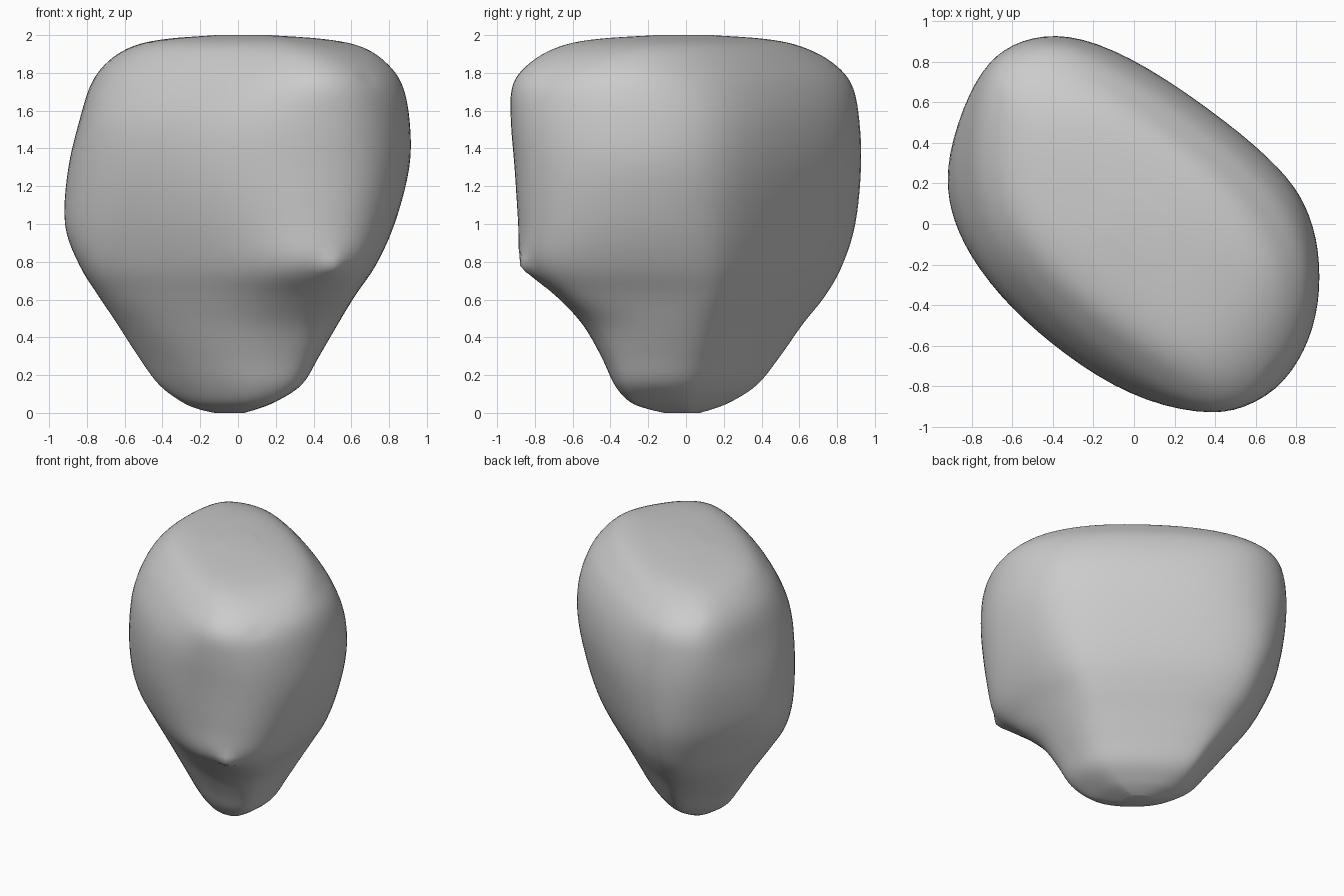
import bpy, bmesh, math
from mathutils import Vector

if "Cube" in bpy.data.objects:
    bpy.data.objects.remove(bpy.data.objects["Cube"])

# Facet directions of a section, in degrees; the broad sides have two facets
ANGLES = (0, 35, 55, 90, 145, 180, 215, 235, 270, 325)
NORMALS = [Vector((math.cos(math.radians(a)), math.sin(math.radians(a))))
           for a in ANGLES]

# Height, then reach to: right, left, front, back,
# broad front side, broad back side, front-left end, back-right end
LEVELS = [
    (0, .12, .03, .11, .07, .09, .03, .08, .13),
    (.02, .21, .1, .2, .14, .17, .08, .18, .23),
    (.06, .3, .2, .3, .24, .24, .15, .31, .33),
    (.15, .42, .34, .38, .38, .31, .26, .44, .43),
    (.3, .53, .43, .45, .5, .4, .35, .53, .55),
    (.47, .64, .53, .55, .62, .51, .45, .64, .7),
    (.62, .74, .62, .69, .74, .61, .54, .8, .82),
    (.78, .84, .73, .87, .83, .7, .62, .95, .9),
    (1, .92, .83, .89, .9, .745, .69, 1.01, .99),
    (1.3, .9, .91, .91, .93, .75, .75, 1.05, 1.04),
    (1.55, .84, .91, .93, .92, .72, .74, 1.05, 1.04),
    (1.74, .78, .87, .92, .88, .64, .67, 1.01, 1),
    (1.86, .69, .78, .82, .77, .55, .57, .9, .9),
    (1.94, .56, .65, .67, .61, .45, .47, .73, .72),
    (1.98, .38, .45, .47, .42, .31, .33, .5, .48),
    (2, .1, .15, .14, .12, .1, .12, .18, .13)]

# Small surface blemishes: position, push along the outward direction, radius
BLEMISHES = [((.49, -.84, .77), .04, .06), ((.69, -.73, 1.77), -.02, .03),
             ((-.61, .74, 1.86), -.02, .03)]


def spline(points, steps):
    """Smooth open curve through points of any dimension."""
    last = len(points) - 1
    result = []
    for i in range(last):
        quad = [points[min(max(k, 0), last)] for k in range(i - 1, i + 3)]
        for s in range(steps):
            t = s / steps
            result.append([
                b + t / 2 * (c - a + t * (2 * a - 5 * b + 4 * c - d
                                          + t * (3 * (b - c) + d - a)))
                for a, b, c, d in zip(*quad)])
    result.append(points[last])
    return result


def corner(n1, h1, n2, h2):
    """Point where two facet lines meet."""
    det = n1.x * n2.y - n1.y * n2.x
    return Vector((h1 * n2.y - h2 * n1.y, h2 * n1.x - h1 * n2.x)) / det


def section(level, steps=8):
    """Rounded polygon that touches the middle of every facet."""
    z, right, left, front, back, broad_f, broad_b, end_f, end_b = level
    # The broad front side is flatter at mid height
    flat = .98 - .11 * math.exp(-((z - .7) / .45) ** 2)
    reach = [left, broad_b, broad_b * .9, back, end_b,
             right, broad_f, broad_f * flat, front, end_f]
    n = len(reach)
    corners = [corner(NORMALS[i - 1], reach[i - 1], NORMALS[i], reach[i])
               for i in range(n)]
    ring = []
    for i in range(n):
        start = (corners[i - 1] + corners[i]) / 2
        end = (corners[i] + corners[(i + 1) % n]) / 2
        for s in range(steps):
            t = s / steps
            p = start * (1 - t) ** 2 + corners[i] * 2 * t * (1 - t) + end * t * t
            ring.append((p.x, p.y, z))
    return ring


# Boulder body: stacked sections joined by quads
bm = bmesh.new()
rings = [[bm.verts.new(p) for p in section(level)] for level in spline(LEVELS, 5)]
count = len(rings[0])
for low, high in zip(rings, rings[1:]):
    for i in range(count):
        j = (i + 1) % count
        bm.faces.new((low[i], low[j], high[j], high[i]))
bm.faces.new(reversed(rings[0]))
bm.faces.new(rings[-1])

# Soften the surface, then add the blemishes
for _ in range(3):
    bmesh.ops.smooth_vert(bm, verts=bm.verts, factor=.5,
                          use_axis_x=True, use_axis_y=True, use_axis_z=False)
for center, push, radius in BLEMISHES:
    center = Vector(center)
    outward = Vector((center.x, center.y, 0)).normalized()
    for v in bm.verts:
        v.co += outward * push * math.exp(-((v.co - center).length / radius) ** 2)
bmesh.ops.recalc_face_normals(bm, faces=bm.faces)

mesh = bpy.data.meshes.new("boulder")
bm.to_mesh(mesh)
bm.free()
boulder = bpy.data.objects.new("boulder", mesh)
bpy.context.collection.objects.link(boulder)

# Plain stone colour
stone = bpy.data.materials.new("stone_grey")
stone.use_nodes = True
colour = (.6, .6, .6, 1)
stone.diffuse_color = colour
stone.node_tree.nodes["Principled BSDF"].inputs["Base Color"].default_value = colour
mesh.materials.append(stone)

bpy.context.view_layer.objects.active = boulder
boulder.select_set(True)
bpy.ops.object.shade_smooth_by_angle(angle=math.radians(50))
